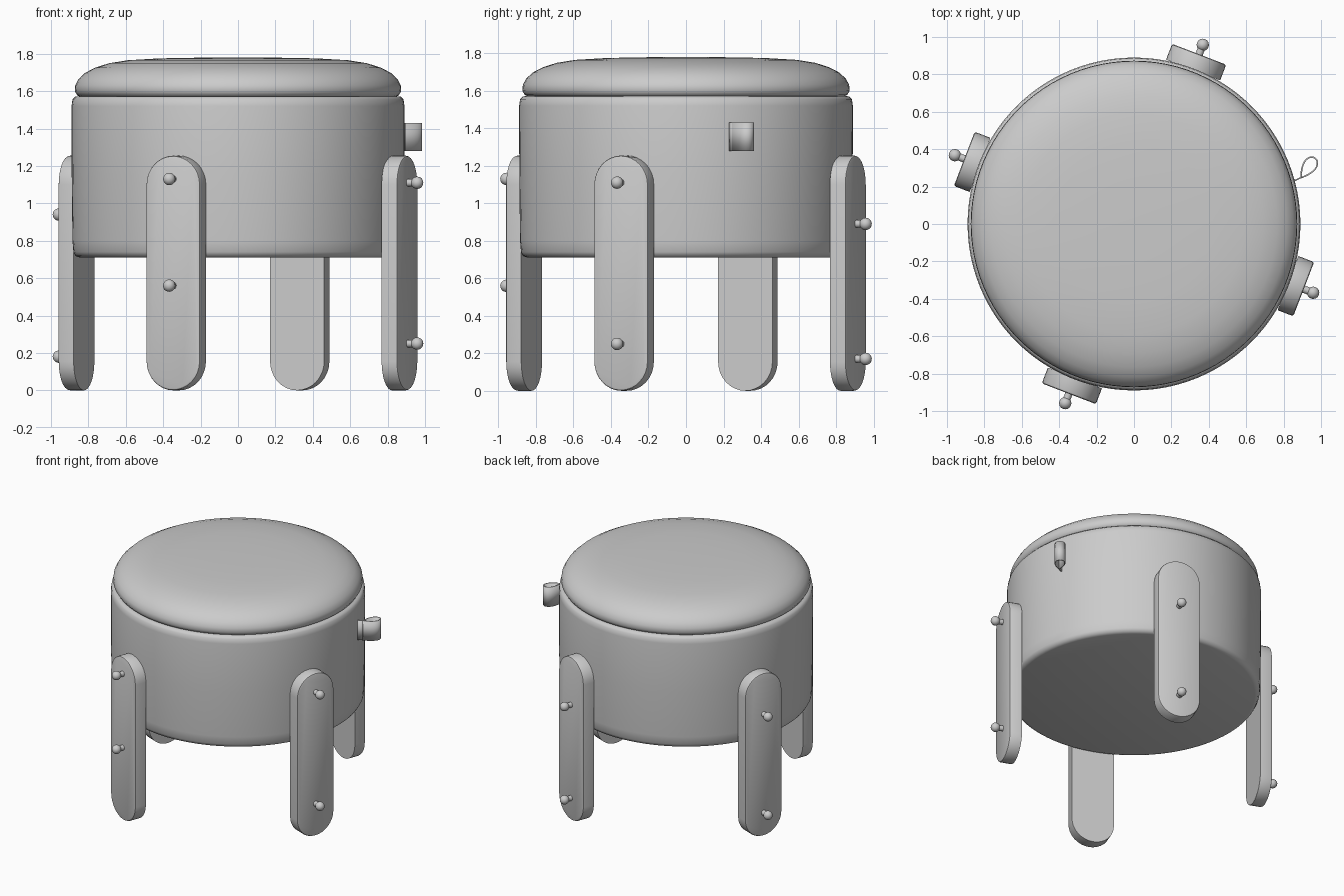
import bpy, bmesh, math
from mathutils import Vector, Matrix

if "Cube" in bpy.data.objects:
    bpy.data.objects.remove(bpy.data.objects["Cube"])

grey = bpy.data.materials.new("plain_grey")
grey.diffuse_color = (0.6, 0.6, 0.6, 1)
grey.use_nodes = True
grey.node_tree.nodes["Principled BSDF"].inputs["Base Color"].default_value = grey.diffuse_color


def finish(bm, name, angle=40):
    bmesh.ops.recalc_face_normals(bm, faces=bm.faces[:])
    mesh = bpy.data.meshes.new(name)
    bm.to_mesh(mesh)
    bm.free()
    mesh.materials.append(grey)
    ob = bpy.data.objects.new(name, mesh)
    bpy.context.collection.objects.link(ob)
    bpy.ops.object.select_all(action='DESELECT')
    ob.select_set(True)
    bpy.context.view_layer.objects.active = ob
    bpy.ops.object.shade_smooth_by_angle(angle=math.radians(angle))
    return ob


def lathe(bm, profile, steps=96):
    """Spin (radius, z) points, which start and end on the axis, around z."""
    vs = [bm.verts.new((r, 0, z)) for r, z in profile]
    es = [bm.edges.new(p) for p in zip(vs, vs[1:])]
    bmesh.ops.spin(bm, geom=vs + es, cent=(0, 0, 0), axis=(0, 0, 1),
                   angle=2 * math.pi, steps=steps)
    bmesh.ops.remove_doubles(bm, verts=bm.verts[:], dist=1e-4)


# Drum body with softly rounded rims
bm = bmesh.new()
lathe(bm, [(0, 0.71), (0.845, 0.71), (0.868, 0.718), (0.88, 0.74), (0.885, 0.80),
           (0.889, 1.15), (0.89, 1.52), (0.885, 1.555), (0.87, 1.57),
           (0.84, 1.573), (0, 1.573)])
finish(bm, "drum_body", 50)

# Domed cushion lid
bm = bmesh.new()
lathe(bm, [(0, 1.565), (0.835, 1.565), (0.86, 1.578), (0.873, 1.60), (0.87, 1.632),
           (0.852, 1.665), (0.818, 1.697), (0.765, 1.725), (0.69, 1.749),
           (0.59, 1.765), (0.42, 1.775), (0.2, 1.779), (0, 1.78)])
finish(bm, "cushion_lid", 50)

# Four plank legs with round ends, each with two bolts
HALF_W, TOP, INNER, OUTER = 0.155, 1.255, 0.882, 0.972
legs = {"front": (249, (1.13, 0.56)), "right": (339, (1.11, 0.25)),
        "back": (69, (0.89, 0.17)), "left": (159, (0.94, 0.18))}
for side, (deg, bolts) in legs.items():
    turn = Matrix.Rotation(math.radians(deg), 4, 'Z')

    bm = bmesh.new()
    outline = []
    for zc, start in ((TOP - HALF_W, 0), (HALF_W, math.pi)):
        for i in range(17):
            a = start + math.pi * i / 16
            outline.append((INNER, HALF_W * math.cos(a), zc + HALF_W * math.sin(a)))
    face = bm.faces.new([bm.verts.new(p) for p in outline])
    out = bmesh.ops.extrude_face_region(bm, geom=[face])['geom']
    bmesh.ops.translate(bm, vec=(OUTER - INNER, 0, 0),
                        verts=[v for v in out if isinstance(v, bmesh.types.BMVert)])
    rim = [e for e in bm.edges if all(v.co.x > OUTER - 0.01 for v in e.verts)]
    bmesh.ops.bevel(bm, geom=rim, offset=0.012, segments=2, affect='EDGES', profile=0.5)
    bmesh.ops.transform(bm, matrix=turn, verts=bm.verts[:])
    finish(bm, side + "_leg")

    bm = bmesh.new()
    for z in bolts:
        bmesh.ops.create_cone(
            bm, cap_ends=True, segments=16, radius1=0.02, radius2=0.02, depth=0.08,
            matrix=Matrix.Translation((0.985, 0, z)) @ Matrix.Rotation(math.pi / 2, 4, 'Y'))
        bmesh.ops.create_uvsphere(
            bm, u_segments=16, v_segments=10, radius=0.033,
            matrix=Matrix.Translation((1.026, 0, z)))
    bmesh.ops.transform(bm, matrix=turn, verts=bm.verts[:])
    finish(bm, side + "_leg_bolts")

# Folded ribbon tag: a thin teardrop loop leaving the body
bm = bmesh.new()
root, tip = Vector((0.85, 0.228)), Vector((0.968, 0.352))
stem = Vector((0.893, 0.248))
along = (tip - stem).normalized()
across = Vector((-along.y, along.x))
length = (tip - stem).length
path = [root]
for i in range(25):
    t = 2 * math.pi * i / 24
    path.append(stem + along * (length * (1 - math.cos(t)) / 2)
                + across * (0.045 * math.sin(t) * math.sin(t / 2)))
rows = [[bm.verts.new((p.x, p.y, z)) for p in path] for z in (1.28, 1.43)]
for i in range(len(path) - 1):
    bm.faces.new((rows[0][i], rows[0][i + 1], rows[1][i + 1], rows[1][i]))
tag = finish(bm, "ribbon_tag")
solid = tag.modifiers.new("thickness", 'SOLIDIFY')
solid.thickness = 0.008
solid.offset = 0
